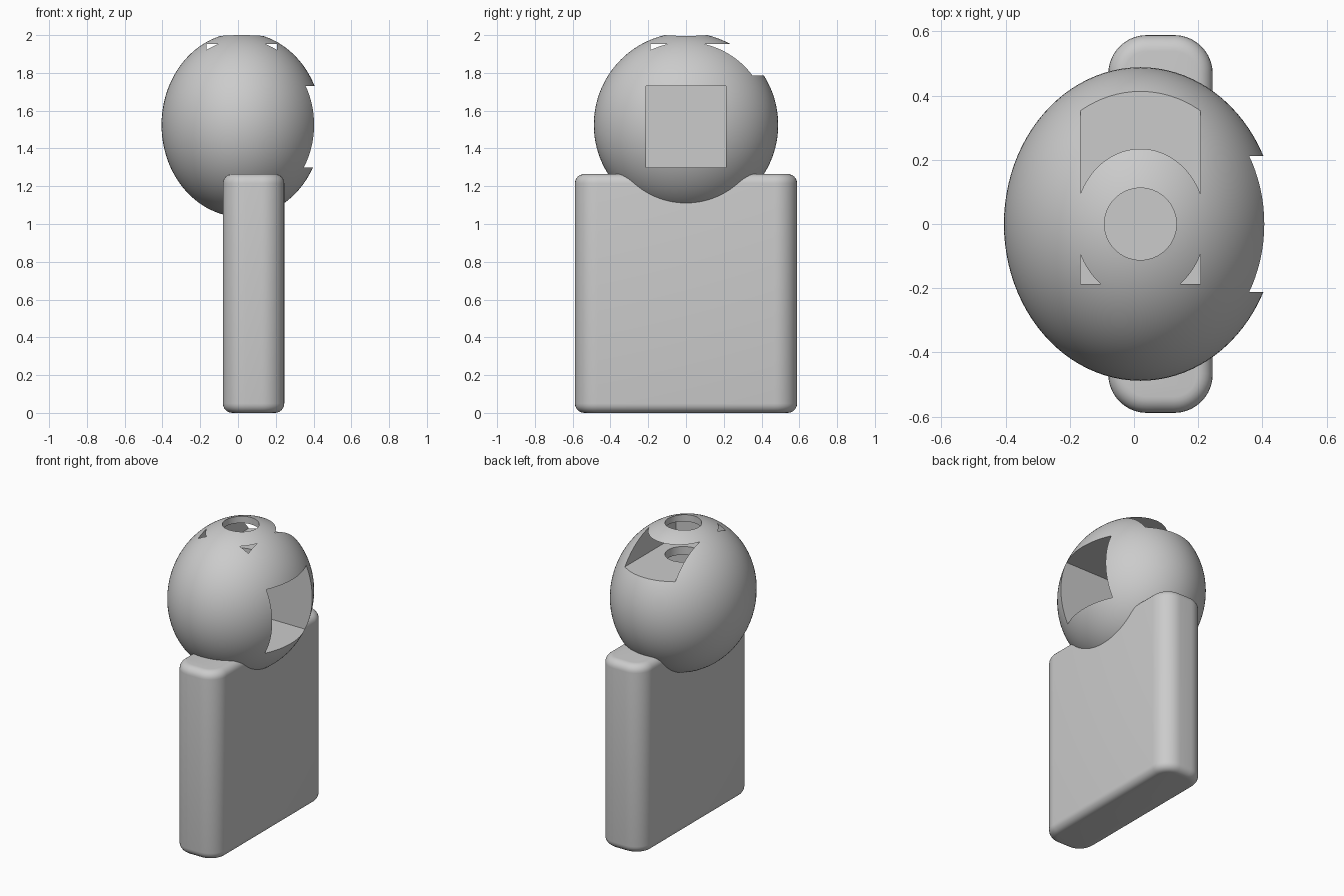
import bpy, bmesh, math
from mathutils import Matrix, Vector

cube = bpy.data.objects.get("Cube")
if cube:
    bpy.data.objects.remove(cube, do_unlink=True)

grey = bpy.data.materials.new("plain grey")
grey.use_nodes = True
grey.diffuse_color = (0.6, 0.6, 0.6, 1)
grey.node_tree.nodes["Principled BSDF"].inputs["Base Color"].default_value = (0.6, 0.6, 0.6, 1)


def new_object(name, bm):
    mesh = bpy.data.meshes.new(name)
    bm.to_mesh(mesh)
    bm.free()
    mesh.materials.append(grey)
    obj = bpy.data.objects.new(name, mesh)
    bpy.context.collection.objects.link(obj)
    return obj


def box_mesh(low, high):
    low, high = Vector(low), Vector(high)
    bm = bmesh.new()
    bmesh.ops.create_cube(bm, size=1, matrix=Matrix.Translation((low + high) / 2)
                          @ Matrix.Diagonal((*(high - low), 1)))
    return bm


def activate(obj):
    bpy.ops.object.select_all(action='DESELECT')
    obj.select_set(True)
    bpy.context.view_layer.objects.active = obj


def carve(obj, cutter):
    activate(obj)
    mod = obj.modifiers.new("carve", 'BOOLEAN')
    mod.operation = 'DIFFERENCE'
    mod.solver = 'EXACT'
    mod.object = cutter
    bpy.ops.object.modifier_apply(modifier=mod.name)
    bpy.data.objects.remove(cutter, do_unlink=True)


def smooth(obj):
    activate(obj)
    bpy.ops.object.shade_smooth_by_angle(angle=math.radians(30))


# Rounded upright slab: wide rounding on the uprights, small on the rims
bm = box_mesh((-0.08, -0.588, 0), (0.245, 0.588, 1.265))
uprights = [e for e in bm.edges if abs(e.verts[0].co.z - e.verts[1].co.z) > 1]
bmesh.ops.bevel(bm, geom=uprights, offset=0.12, segments=10, profile=0.5, affect='EDGES')
rims = [e for e in bm.edges if abs(e.verts[0].co.z - e.verts[1].co.z) < 0.01]
bmesh.ops.bevel(bm, geom=rims, offset=0.05, segments=6, profile=0.5, affect='EDGES')
smooth(new_object("body_slab", bm))

# Egg-shaped head
CX, CZ = 0.02, 1.525
bm = bmesh.new()
bmesh.ops.create_uvsphere(bm, u_segments=96, v_segments=64, radius=1,
                          matrix=Matrix.Translation((CX, 0, CZ))
                          @ Matrix.Diagonal((0.425, 0.488, 0.488, 1)))
head = new_object("head", bm)

# Square recess in the side
carve(head, new_object("side_recess", box_mesh((-0.12, -0.212, 1.30), (0.6, 0.212, 1.73))))

# Slot under the crown, open to the back
carve(head, new_object("crown_slot", box_mesh((CX - 0.187, -0.187, 1.785), (CX + 0.187, 0.7, 1.953))))

# Round shaft down through the crown
bm = bmesh.new()
bmesh.ops.create_cone(bm, cap_ends=True, segments=64, radius1=0.112, radius2=0.112, depth=0.6,
                      matrix=Matrix.Translation((CX, 0, 1.9)))
carve(head, new_object("crown_shaft", bm))
smooth(head)
